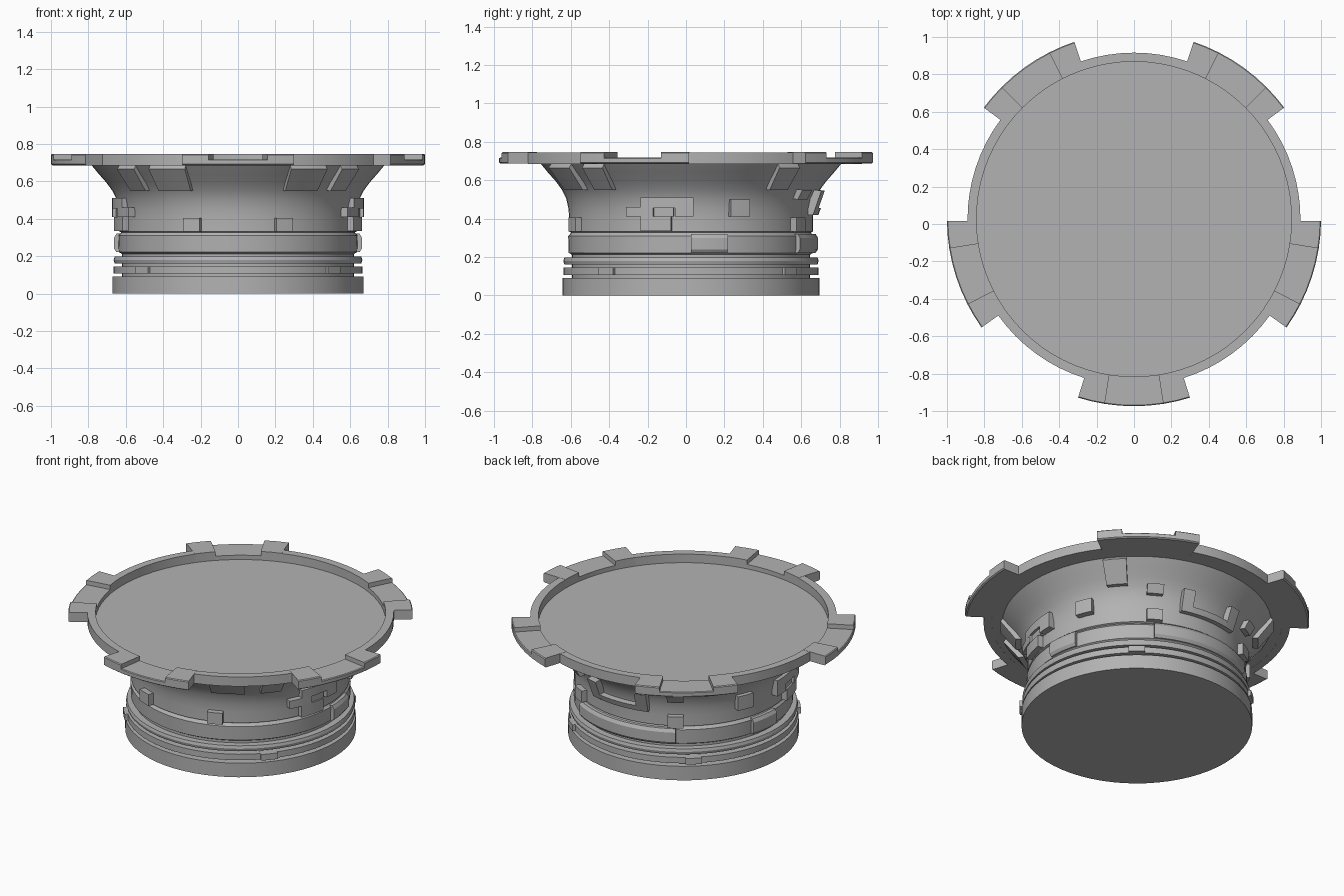
import bpy, bmesh
from math import radians, cos, sin, ceil

if "Cube" in bpy.data.objects:
    bpy.data.objects.remove(bpy.data.objects["Cube"])

CY = 0.026  # turning axis offset in y

# Dark grey metal used on every part
metal = bpy.data.materials.new("dark_grey")
metal.diffuse_color = (0.45, 0.45, 0.45, 1)
metal.use_nodes = True
metal.node_tree.nodes["Principled BSDF"].inputs["Base Color"].default_value = metal.diffuse_color


def finish(name, bm):
    bmesh.ops.recalc_face_normals(bm, faces=bm.faces)
    me = bpy.data.meshes.new(name)
    bm.to_mesh(me)
    bm.free()
    me.materials.append(metal)
    ob = bpy.data.objects.new(name, me)
    bpy.context.collection.objects.link(ob)
    ob.location.y = CY
    bpy.ops.object.select_all(action='DESELECT')
    bpy.context.view_layer.objects.active = ob
    ob.select_set(True)
    bpy.ops.object.shade_smooth_by_angle(angle=radians(30))
    return ob


def lathe(name, profile, n=64):
    """Turn an (r, z) profile that starts and ends off the axis; cap both ends."""
    bm = bmesh.new()
    rings = [[bm.verts.new((r * cos(radians(360 * i / n)), r * sin(radians(360 * i / n)), z))
              for i in range(n)] for r, z in profile]
    for a, b in zip(rings, rings[1:]):
        for i in range(n):
            j = (i + 1) % n
            bm.faces.new((a[i], a[j], b[j], b[i]))
    bm.faces.new(rings[0])
    bm.faces.new(rings[-1])
    return finish(name, bm)


def sweep(bm, a0, a1, profile, step=5.0):
    """Sweep a closed (r, z) section from angle a0 to a1 about the axis."""
    n = max(1, ceil(abs(a1 - a0) / step))
    secs = []
    for i in range(n + 1):
        a = radians(a0 + (a1 - a0) * i / n)
        secs.append([bm.verts.new((r * cos(a), r * sin(a), z)) for r, z in profile])
    m = len(profile)
    for s, t in zip(secs, secs[1:]):
        for k in range(m):
            l = (k + 1) % m
            bm.faces.new((s[k], s[l], t[l], t[k]))
    bm.faces.new(secs[0])
    bm.faces.new(secs[-1])


def rect(r0, r1, z0, z1):
    return [(r0, z0), (r1, z0), (r1, z1), (r0, z1)]


def blocks(name, items, mirror=True):
    """Make one object of swept blocks; mirrored left to right if asked."""
    bm = bmesh.new()
    for a0, a1, prof in items:
        sweep(bm, a0, a1, prof)
        if mirror:
            sweep(bm, 180 - a1, 180 - a0, prof)
    return finish(name, bm)


# Turned body: grooved base, waist band, flared neck and recessed top disc
lathe("body", [
    (0.67, 0), (0.67, 0.09), (0.62, 0.09), (0.62, 0.107), (0.665, 0.107), (0.665, 0.145),
    (0.62, 0.145), (0.62, 0.162), (0.66, 0.162), (0.665, 0.18), (0.66, 0.197), (0.62, 0.197),
    (0.62, 0.212), (0.637, 0.222), (0.64, 0.31), (0.63, 0.32), (0.625, 0.327), (0.635, 0.332),
    (0.635, 0.40), (0.638, 0.45), (0.65, 0.505), (0.672, 0.55), (0.705, 0.595),
    (0.745, 0.64), (0.782, 0.685), (0.85, 0.686), (0.845, 0.69)])

# Rim: five toothed groups joined by narrower ring pieces
bm = bmesh.new()
tab = [(0.842, 0.686), (0.992, 0.686), (1.0, 0.692), (1.0, 0.741), (0.995, 0.746), (0.842, 0.746)]
low = [(0.842, 0.686), (0.992, 0.686), (1.0, 0.692), (1.0, 0.714), (0.995, 0.718), (0.842, 0.718)]
for k in range(5):
    c = -90 + 72 * k
    sweep(bm, c - 17.4, c - 9, tab)
    sweep(bm, c - 9, c + 9, low)
    sweep(bm, c + 9, c + 17.4, tab)
    sweep(bm, c + 17.4, c + 54.6, rect(0.842, 0.89, 0.685, 0.745))
finish("toothed_rim", bm)

# Slanted brackets under the rim
brace = [(0.64, 0.555), (0.705, 0.548), (0.795, 0.665), (0.78, 0.686)]
blocks("rim_brackets", [(-69, -53, brace), (-45.5, -35.5, brace), (35.5, 45.5, brace)])

# Small blocks scattered on the neck
lower, mid = rect(0.60, 0.67, 0.332, 0.405), rect(0.60, 0.675, 0.41, 0.50)
upper = [(0.62, 0.505), (0.68, 0.50), (0.71, 0.55), (0.64, 0.555)]
blocks("neck_blocks", [(-72, -64, lower), (18, 27, mid), (55, 63, lower), (55, 63, upper)])

# Stepped side panels
blocks("side_panels", [
    (-23, -7, rect(0.60, 0.675, 0.455, 0.51)),
    (-7, 1, rect(0.60, 0.675, 0.41, 0.51)),
    (-17, -8, rect(0.60, 0.66, 0.41, 0.455)),
    (-23, -9, rect(0.60, 0.67, 0.335, 0.41)),
    (-30, -17, rect(0.60, 0.675, 0.41, 0.46))])

# U-shaped frame at the back of the neck
tall = [(0.60, 0.42), (0.665, 0.42), (0.71, 0.545), (0.64, 0.555)]
foot = [(0.60, 0.42), (0.665, 0.42), (0.677, 0.455), (0.62, 0.46)]
blocks("back_frame_posts", [(73, 79, tall)])
blocks("back_frame_foot", [(79, 101, foot)], mirror=False)

# Raised pieces on the waist band
band = [(0.60, 0.22), (0.65, 0.222), (0.662, 0.24), (0.662, 0.30), (0.65, 0.32), (0.60, 0.32)]
blocks("band_side_plates", [(0, 17, band)])
blocks("band_back_plate", [(59, 121, band)], mirror=False)

# Clips on the lower ring
clip = rect(0.61, 0.682, 0.107, 0.146)
blocks("ring_clips", [(-45, -36.5, clip), (46, 54, clip)])
